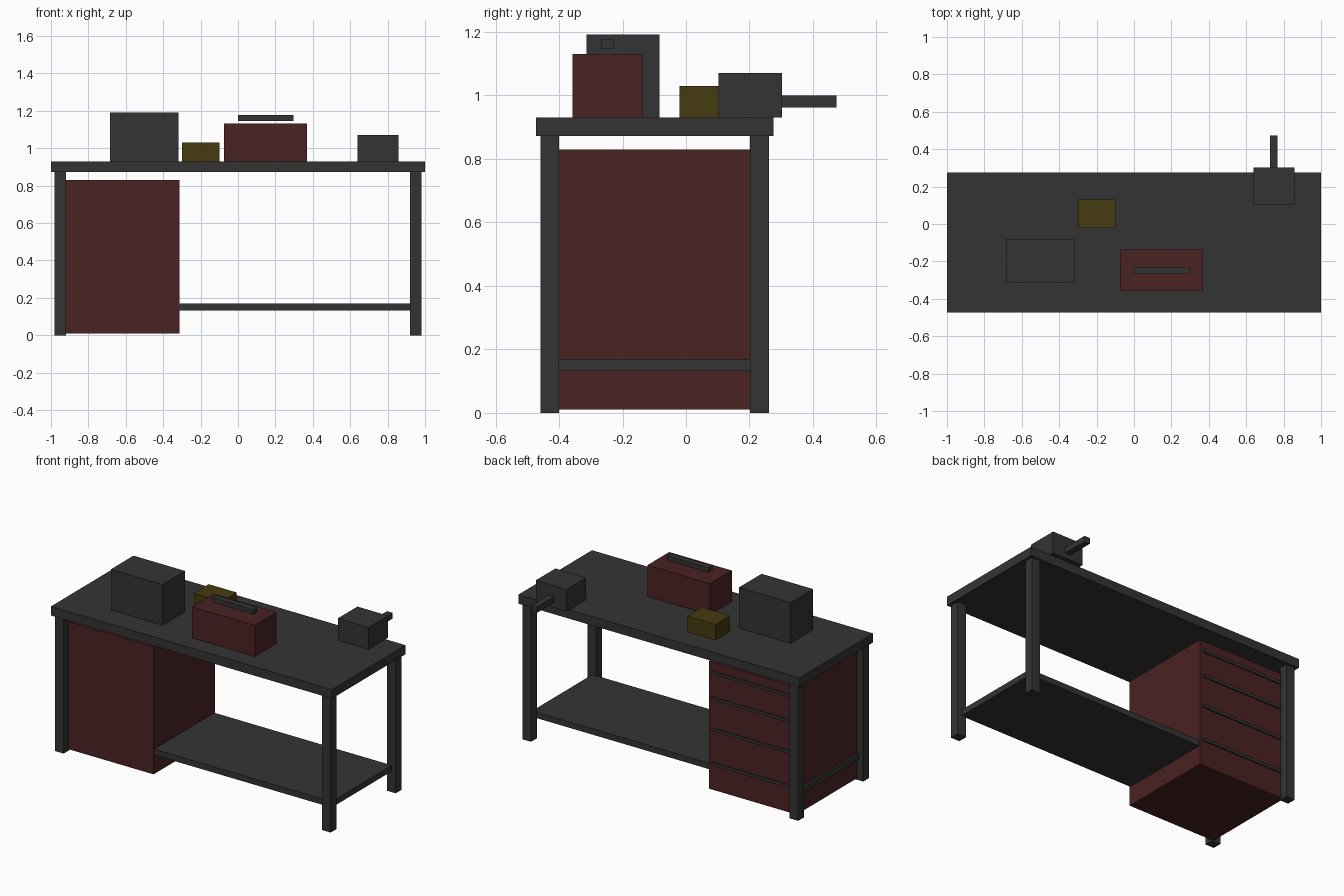
import bpy

if "Cube" in bpy.data.objects:
    bpy.data.objects.remove(bpy.data.objects["Cube"])


def material(name, rgb):
    m = bpy.data.materials.new(name)
    m.diffuse_color = (*rgb, 1)
    m.use_nodes = True
    m.node_tree.nodes["Principled BSDF"].inputs["Base Color"].default_value = m.diffuse_color
    return m


STEEL = material("dark_grey_steel", (0.034, 0.034, 0.034))
RED = material("dark_red_paint", (0.07, 0.016, 0.016))
YELLOW = material("dull_yellow", (0.061, 0.043, 0.005))


def box(name, x, y, z, mat):
    """Box from (min, max) ranges on each axis."""
    bpy.ops.mesh.primitive_cube_add(size=1, location=[sum(r) / 2 for r in (x, y, z)])
    ob = bpy.context.object
    ob.name = name
    ob.scale = [r[1] - r[0] for r in (x, y, z)]
    bpy.ops.object.transform_apply(location=False, rotation=False, scale=True)
    ob.data.materials.append(mat)
    return ob


# Bench frame
box("tabletop", (-1, 1), (-0.473, 0.275), (0.872, 0.93), STEEL)
for side, x in (("left", (-0.981, -0.919)), ("right", (0.919, 0.981))):
    for end, y in (("front", (-0.459, -0.4)), ("back", (0.202, 0.261))):
        box(f"{side}_{end}_leg", x, y, (0, 0.872), STEEL)
box("lower_shelf", (-0.95, 0.95), (-0.405, 0.207), (0.132, 0.17), STEEL)

# Drawer cabinet with pull strips on the back side
box("drawer_cabinet", (-0.937, -0.313), (-0.411, 0.213), (0.01, 0.83), RED)
for i, z in enumerate((0.18, 0.4, 0.6, 0.765)):
    box(f"drawer_pull_{i + 1}", (-0.907, -0.337), (0.21, 0.222), (z - 0.009, z + 0.009), STEEL)

# Items on the bench
box("equipment_box", (-0.685, -0.318), (-0.313, -0.084), (0.93, 1.192), STEEL)
box("parts_box", (-0.3, -0.1), (-0.021, 0.13), (0.93, 1.03), YELLOW)
box("toolbox", (-0.075, 0.37), (-0.358, -0.137), (0.93, 1.131), RED)
box("toolbox_handle", (0, 0.297), (-0.267, -0.229), (1.147, 1.177), STEEL)
box("vise_body", (0.638, 0.857), (0.103, 0.302), (0.93, 1.071), STEEL)
box("vise_handle", (0.728, 0.767), (0.29, 0.474), (0.962, 1.0), STEEL)
